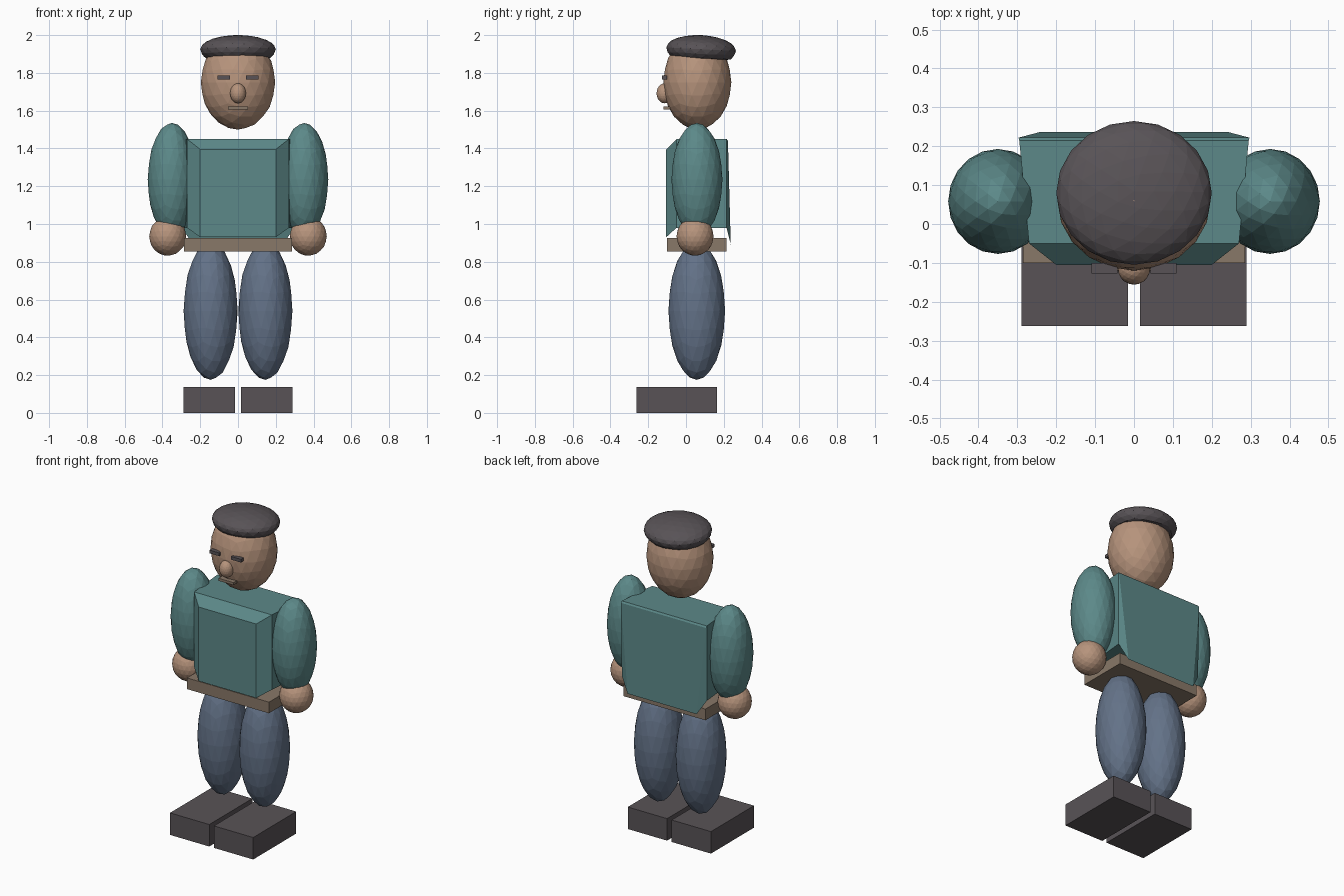
import bpy, bmesh, math
from mathutils import Matrix, Vector

cube = bpy.data.objects.get("Cube")
if cube:
    bpy.data.objects.remove(cube, do_unlink=True)


def material(name, rgb):
    mat = bpy.data.materials.new(name)
    mat.use_nodes = True
    mat.diffuse_color = (*rgb, 1)
    mat.node_tree.nodes["Principled BSDF"].inputs["Base Color"].default_value = (*rgb, 1)
    return mat


TEAL = material("teal cloth", (0.107, 0.25, 0.25))
SKIN = material("skin", (0.47, 0.295, 0.202))
BROWN = material("belt brown", (0.25, 0.188, 0.138))
BLUE = material("slate blue cloth", (0.125, 0.168, 0.245))
DARK = material("charcoal", (0.098, 0.086, 0.094))


def finish(name, bm, mat):
    bmesh.ops.recalc_face_normals(bm, faces=bm.faces)
    mesh = bpy.data.meshes.new(name)
    bm.to_mesh(mesh)
    bm.free()
    mesh.materials.append(mat)
    obj = bpy.data.objects.new(name, mesh)
    bpy.context.collection.objects.link(obj)
    return obj


def box(name, mat, lo, hi):
    lo, hi = Vector(lo), Vector(hi)
    bm = bmesh.new()
    bmesh.ops.create_cube(bm, size=1)
    bmesh.ops.transform(bm, verts=bm.verts, matrix=Matrix.Translation((lo + hi) / 2)
                        @ Matrix.Diagonal((*(hi - lo), 1)))
    return finish(name, bm, mat)


def ball(name, mat, center, radii):
    bm = bmesh.new()
    bmesh.ops.create_icosphere(bm, subdivisions=3, radius=1)
    bmesh.ops.transform(bm, verts=bm.verts, matrix=Matrix.Translation(center)
                        @ Matrix.Diagonal((*radii, 1)))
    return finish(name, bm, mat)


# Torso: rectangles joined from the chest panel to the sloping back panel
# each ring is (half width top, half width bottom, y top, y bottom, z top, z bottom)
rings = [
    (0.20, 0.20, -0.105, -0.105, 1.395, 0.93),
    (0.27, 0.27, -0.05, -0.05, 1.45, 0.98),
    (0.295, 0.295, 0.215, 0.215, 1.45, 0.98),
    (0.297, 0.24, 0.222, 0.237, 1.44, 0.89),
]
bm = bmesh.new()
loops = [[bm.verts.new(p) for p in ((-wt, yt, zt), (wt, yt, zt), (wb, yb, zb), (-wb, yb, zb))]
         for wt, wb, yt, yb, zt, zb in rings]
for a, b in zip(loops, loops[1:]):
    for i in range(4):
        j = (i + 1) % 4
        bm.faces.new((a[i], a[j], b[j], b[i]))
bm.faces.new(loops[0])
bm.faces.new(loops[-1])
finish("torso", bm, TEAL)

box("belt", BROWN, (-0.285, -0.1, 0.855), (0.285, 0.215, 0.925))

# Limbs, shoes and eyes on both sides
for side, s in (("left", 1), ("right", -1)):
    ball(side + "_arm", TEAL, (s * 0.35, 0.058, 1.235), (0.128, 0.135, 0.3))
    ball(side + "_hand", SKIN, (s * 0.372, 0.048, 0.935), (0.098, 0.098, 0.103))
    ball(side + "_leg", BLUE, (s * 0.145, 0.057, 0.54), (0.143, 0.15, 0.365))
    x0, x1 = sorted((s * 0.016, s * 0.289))
    box(side + "_shoe", DARK, (x0, -0.262, 0), (x1, 0.165, 0.138))
    x0, x1 = sorted((s * 0.042, s * 0.109))
    box(side + "_eye", DARK, (x0, -0.127, 1.765), (x1, -0.1, 1.785))

# Head and face
ball("head", SKIN, (0, 0.06, 1.75), (0.197, 0.18, 0.25))
ball("nose", SKIN, (0, -0.113, 1.692), (0.042, 0.043, 0.053))
box("mouth", BROWN, (-0.052, -0.12, 1.605), (0.052, -0.085, 1.621))

# Cap: squashed ball with a flattened underside, tipped slightly back
bm = bmesh.new()
bmesh.ops.create_icosphere(bm, subdivisions=3, radius=1)
for v in bm.verts:
    height = 0.075 if v.co.z > 0 else 0.09
    v.co = (v.co.x * 0.2, v.co.y * 0.185, max(v.co.z * height, -0.05))
bmesh.ops.transform(bm, verts=bm.verts, matrix=Matrix.Translation((0, 0.08, 1.925))
                    @ Matrix.Rotation(math.radians(-3), 4, "X"))
finish("cap", bm, DARK)
